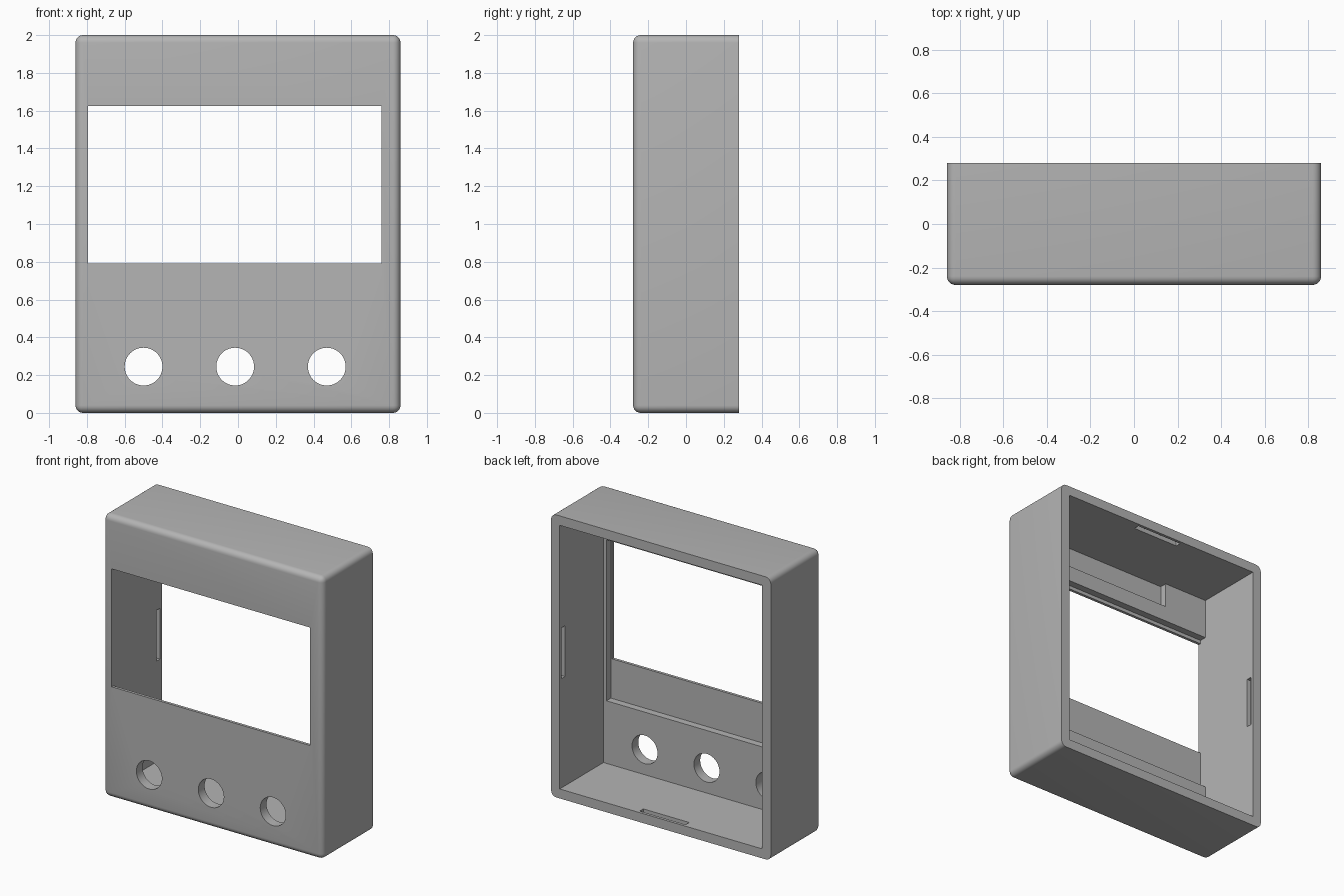
import bpy, bmesh, math
from mathutils import Matrix

if "Cube" in bpy.data.objects:
    bpy.data.objects.remove(bpy.data.objects["Cube"], do_unlink=True)

W, D, H = 0.86, 0.28, 2.0      # half width, half depth, height
WALL = 0.067
IN_X = W - WALL                # inner wall position
PANEL_Y, THIN_Y = -0.21, -0.26  # inside of front panel, floor of its pockets
BACK = 0.4                     # cutters overshoot the open back

grey = bpy.data.materials.new("mid_grey")
grey.use_nodes = True
grey.diffuse_color = (0.46, 0.46, 0.46, 1)
grey.node_tree.nodes["Principled BSDF"].inputs["Base Color"].default_value = grey.diffuse_color


def make_object(name, bm):
    bmesh.ops.recalc_face_normals(bm, faces=bm.faces)
    mesh = bpy.data.meshes.new(name)
    bm.to_mesh(mesh)
    bm.free()
    obj = bpy.data.objects.new(name, mesh)
    bpy.context.collection.objects.link(obj)
    return obj


def box_mesh(x, y, z):
    bm = bmesh.new()
    bmesh.ops.create_cube(bm, size=1)
    for v in bm.verts:
        for axis, (low, high) in enumerate((x, y, z)):
            v.co[axis] = high if v.co[axis] > 0 else low
    return bm


# Outer shell block, rounded everywhere except the open back rim
bm = box_mesh((-W, W), (-D, D), (0, H))
edges = [e for e in bm.edges if not all(v.co.y > 0 for v in e.verts)]
bmesh.ops.bevel(bm, geom=edges, offset=0.04, segments=6, profile=0.5, affect='EDGES')
case = make_object("case", bm)
case.data.materials.append(grey)
bpy.context.view_layer.objects.active = case
case.select_set(True)


def cut(bm):
    cutter = make_object("cutter", bm)
    cutter.hide_render = True
    mod = case.modifiers.new("cut", 'BOOLEAN')
    mod.operation = 'DIFFERENCE'
    mod.solver = 'EXACT'
    mod.object = cutter
    bpy.ops.object.modifier_apply(modifier=mod.name)
    bpy.data.objects.remove(cutter, do_unlink=True)


def cut_box(x, y, z):
    cut(box_mesh(x, y, z))


# Main cavity, open at the back
cut_box((-IN_X, IN_X), (PANEL_Y, BACK), (WALL, H - WALL))
# Screen pocket behind the window, and the notch under the ceiling
cut_box((-IN_X, 0.77), (THIN_Y, 0), (0.51, 1.65))
cut_box((-0.45, IN_X), (THIN_Y, 0), (1.76, H - WALL))
# Screen window
cut_box((-IN_X, 0.76), (-BACK, 0), (0.79, 1.625))

# Three button holes
for x in (-0.5, -0.015, 0.47):
    bm = bmesh.new()
    bmesh.ops.create_cone(bm, cap_ends=True, segments=48, radius1=0.1, radius2=0.1, depth=0.4,
                          matrix=Matrix.Translation((x, -D, 0.245)) @ Matrix.Rotation(math.pi / 2, 4, 'X'))
    cut(bm)

# Clip grooves near the back rim, one in each wall
GROOVE_Y = (0.22, 0.26)
HALF, DEEP = 0.18, 0.03
for side, z in ((-1, 0.96), (1, 1.02)):
    xs = sorted((side * (IN_X - 0.05), side * (IN_X + DEEP)))
    cut_box(xs, GROOVE_Y, (z - HALF, z + HALF))
cut_box((-HALF, HALF), GROOVE_Y, (WALL - DEEP, WALL + 0.05))
cut_box((-HALF, HALF), GROOVE_Y, (H - WALL - 0.05, H - WALL + DEEP))

for poly in case.data.polygons:
    poly.material_index = 0
bpy.ops.object.shade_smooth_by_angle(angle=math.radians(30))
